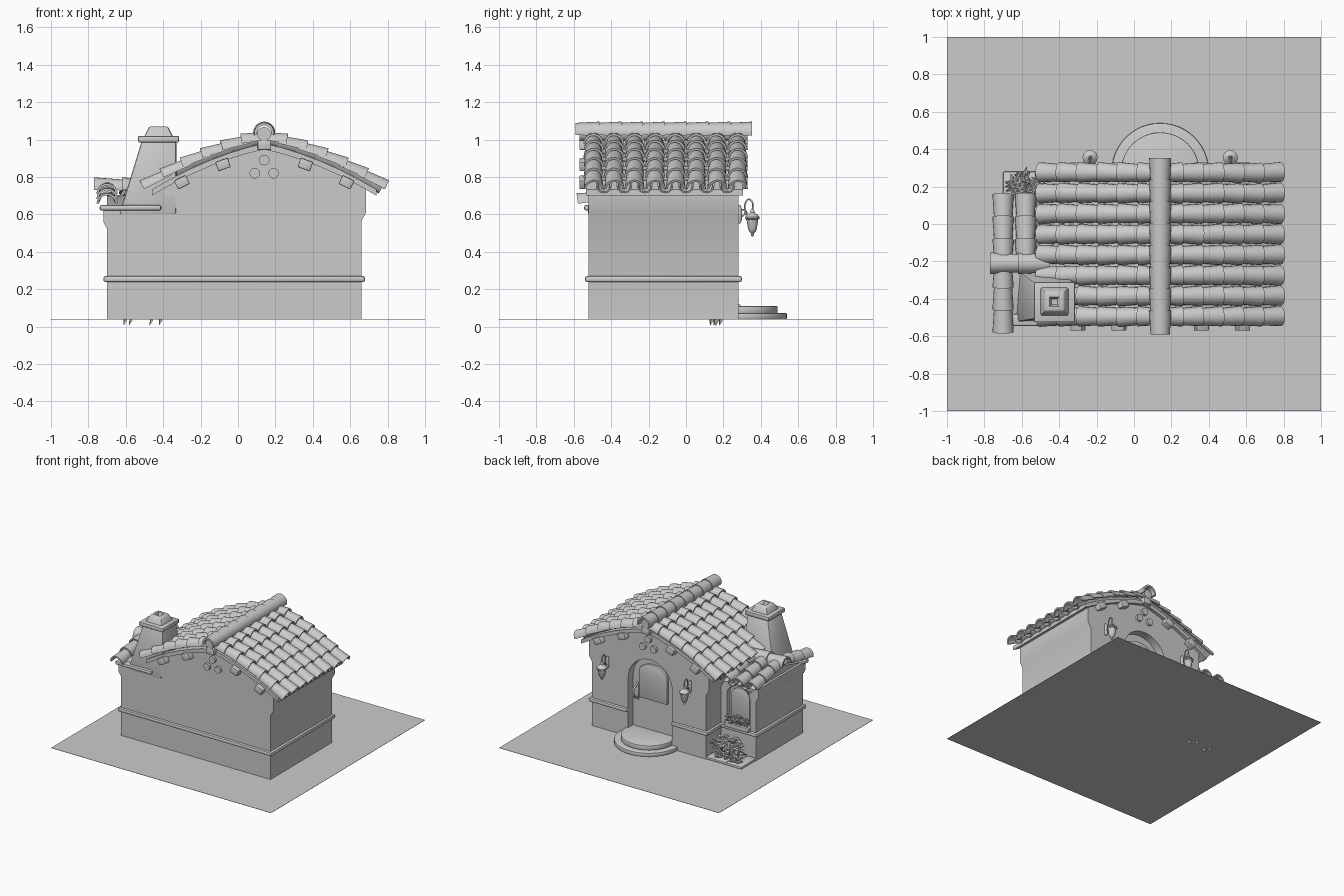
import bpy, bmesh, math, random
from mathutils import Vector, Matrix

if "Cube" in bpy.data.objects:
    bpy.data.objects.remove(bpy.data.objects["Cube"])
random.seed(4)
CX = 0.14          # ridge position
G = 0.04           # ground height

def finish(name, bm, bevel=0.0):
    bmesh.ops.recalc_face_normals(bm, faces=bm.faces)
    me = bpy.data.meshes.new(name)
    bm.to_mesh(me); bm.free()
    ob = bpy.data.objects.new(name, me)
    bpy.context.collection.objects.link(ob)
    bpy.ops.object.select_all(action='DESELECT')
    ob.select_set(True)
    bpy.context.view_layer.objects.active = ob
    if bevel:
        m = ob.modifiers.new("bevel", 'BEVEL')
        m.width, m.segments, m.limit_method = bevel, 2, 'ANGLE'
        bpy.ops.object.modifier_apply(modifier=m.name)
    bpy.ops.object.shade_smooth_by_angle(angle=math.radians(35))
    return ob

def prism(name, pts, axis, a, b, bevel=0.0):
    """Extrude a 2D profile: axis 'y' takes (x,z) points, axis 'x' takes (y,z)."""
    bm = bmesh.new()
    mk = (lambda p, t: (p[0], t, p[1])) if axis == 'y' else (lambda p, t: (t, p[0], p[1]))
    lo = [bm.verts.new(mk(p, a)) for p in pts]
    hi = [bm.verts.new(mk(p, b)) for p in pts]
    bm.faces.new(lo); bm.faces.new(hi)
    for i in range(len(pts)):
        j = (i + 1) % len(pts)
        bm.faces.new((lo[i], lo[j], hi[j], hi[i]))
    return finish(name, bm, bevel)

def frustum(name, bottom, top, z0, z1, bevel=0.0):
    """Box between two rectangles (x0, x1, y0, y1)."""
    bm = bmesh.new()
    rings = [[bm.verts.new((r[i], r[j], z)) for i, j in ((0, 2), (1, 2), (1, 3), (0, 3))]
             for r, z in ((bottom, z0), (top, z1))]
    for r in rings: bm.faces.new(r)
    for i in range(4):
        j = (i + 1) % 4
        bm.faces.new((rings[0][i], rings[0][j], rings[1][j], rings[1][i]))
    return finish(name, bm, bevel)

def box(name, x0, x1, y0, y1, z0, z1, bevel=0.0):
    r = (x0, x1, y0, y1)
    return frustum(name, r, r, z0, z1, bevel)

def arch(cx, z0, spring, hw, rise, n=16):
    return [(cx - hw, z0), (cx + hw, z0)] + [
        (cx + hw * math.cos(math.pi * i / n), spring + rise * math.sin(math.pi * i / n)) for i in range(n + 1)]

def cut(ob, cutter):
    m = ob.modifiers.new("opening", 'BOOLEAN')
    m.operation, m.object, m.solver = 'DIFFERENCE', cutter, 'EXACT'
    with bpy.context.temp_override(object=ob, active_object=ob):
        bpy.ops.object.modifier_apply(modifier=m.name)
    bpy.data.objects.remove(cutter)

def cyl(bm, loc, r, depth, axis='z', n=20):
    rot = Matrix.Rotation(math.pi / 2, 4, 'X') if axis == 'y' else Matrix()
    bmesh.ops.create_cone(bm, cap_ends=True, segments=n, radius1=r, radius2=r, depth=depth,
                          matrix=Matrix.Translation(loc) @ rot)

def lathe(bm, prof, x, y, n=10):
    rings = [[bm.verts.new((x + r * math.cos(2 * math.pi * k / n), y + r * math.sin(2 * math.pi * k / n), z))
              for k in range(n)] for r, z in prof]
    for p, q in zip(rings, rings[1:]):
        for k in range(n):
            bm.faces.new((p[k], p[(k + 1) % n], q[(k + 1) % n], q[k]))
    bm.faces.new(rings[0]); bm.faces.new(rings[-1])

def wire(name, pts, r):
    cu = bpy.data.curves.new(name, 'CURVE')
    cu.dimensions, cu.bevel_depth, cu.bevel_resolution, cu.use_fill_caps = '3D', r, 1, True
    sp = cu.splines.new('BEZIER')
    sp.bezier_points.add(len(pts) - 1)
    for b, p in zip(sp.bezier_points, pts):
        b.co = p
        b.handle_left_type = b.handle_right_type = 'AUTO'
    cu.resolution_u = 5
    bpy.context.collection.objects.link(bpy.data.objects.new(name, cu))

def tile(bm, a, b, ra, rb, start=0, end=180, thick=0.012, n=9):
    """Tapered half-round clay tile from a to b."""
    a, b = Vector(a), Vector(b)
    d = (b - a).normalized()
    s = d.cross(Vector((0, 0, 1))).normalized()
    up = s.cross(d)
    g = []
    for c, r in ((a, ra), (a, ra - thick), (b, rb - thick), (b, rb)):
        g.append([])
        for k in range(n + 1):
            t = math.radians(start + (end - start) * k / n)
            g[-1].append(bm.verts.new(c + s * r * math.cos(t) + up * r * math.sin(t)))
    for i in range(4):
        p, q = g[i], g[(i + 1) % 4]
        for k in range(n):
            bm.faces.new((p[k], p[k + 1], q[k + 1], q[k]))
    for k in (0, n): bm.faces.new([r[k] for r in g])

def zt(u):         # tile crown height at distance u from the ridge
    return 1.06 - 0.22 * u - 0.32 * u * u

# ground
box("ground", -1, 1, -1, 1, G - 0.002, G)

# main walls with flared top, gable and arched door recess
us = [0.545 - 0.109 * i for i in range(11)]
main = prism("main_walls", [(-0.38, G), (0.66, G), (0.66, 0.565), (0.685, 0.61)]
             + [(CX + u, zt(abs(u)) - 0.105) for u in us] + [(-0.405, 0.61), (-0.38, 0.565)], 'y', -0.52, 0.28)
cut(main, prism("door_cutter", arch(CX - 0.01, 0.06, 0.52, 0.2, 0.2), 'y', 0.215, 0.4))
prism("door_panel", arch(CX, 0.36, 0.57, 0.13, 0.085), 'y', 0.2, 0.232, 0.006)
wire("door_handle", [(0.29, 0.22, 0.45), (0.29, 0.255, 0.44), (0.29, 0.265, 0.40), (0.29, 0.25, 0.36), (0.29, 0.22, 0.35)], 0.008)
box("door_handle_plate", 0.275, 0.305, 0.21, 0.222, 0.33, 0.47, 0.004)

# side annex with arched window
annex = prism("annex_walls", [(-0.52, G), (0.09, G), (0.09, 0.62), (-0.21, 0.70), (-0.52, 0.62)], 'x', -0.70, -0.37)
cut(annex, prism("window_cutter", arch(-0.54, 0.27, 0.52, 0.105, 0.09), 'y', 0.05, 0.3))
prism("window_panel", arch(-0.54, 0.29, 0.51, 0.085, 0.075), 'y', 0.04, 0.066, 0.005)
prism("annex_flare", [(-0.69, 0.53), (-0.705, 0.53), (-0.72, 0.56), (-0.72, 0.63), (-0.69, 0.63)], 'y', -0.52, 0.09)
box("annex_back_ledge", -0.74, -0.41, -0.545, -0.48, 0.62, 0.65, 0.012)

# moulding band around the walls
for i, (x0, x1, y0, y1) in enumerate([(0.33, 0.66, 0.28, 0.28), (0.66, 0.66, -0.52, 0.28), (-0.70, 0.66, -0.52, -0.52),
                                      (-0.70, -0.70, -0.52, 0.09), (-0.70, -0.38, 0.09, 0.09),
                                      (-0.38, -0.38, 0.09, 0.28), (-0.38, -0.07, 0.28, 0.28)]):
    e = 0.02
    ex0 = 0 if x0 == 0.33 else e
    ex1 = 0 if x1 == -0.07 else e
    box("band_%d" % i, x0 - ex0, x1 + ex1, y0 - e, y1 + e, 0.238, 0.27, 0.012)

# round entrance steps
for i, (r, z0, z1) in enumerate([(0.26, G, 0.072), (0.21, 0.07, 0.11)]):
    bm = bmesh.new()
    cyl(bm, (CX, 0.28, (z0 + z1) / 2), r, z1 - z0, n=48)
    finish("step_%d" % i, bm, 0.006)

# roof deck, purlins and gable pipes
us = [0.6 - 0.1 * i for i in range(13)]
prism("roof_deck", [(CX + u, zt(abs(u)) - 0.08) for u in us] + [(CX - u, zt(abs(u)) - 0.112) for u in us], 'y', -0.535, 0.305)
for i, u in enumerate([-0.44, -0.22, 0, 0.22, 0.44]):
    t = math.atan(-0.22 - 0.64 * abs(u)) * (1 if u > 0 else -1 if u < 0 else 0)
    zc = zt(abs(u)) - (0.13 if u else 0.09)
    pts = [(CX + u + x * math.cos(t) - z * math.sin(t), zc + x * math.sin(t) + z * math.cos(t))
           for x, z in ((-0.035, -0.026), (0.035, -0.026), (0.035, 0.026), (-0.035, 0.026))]
    prism("purlin_%d" % i, pts, 'y', -0.57, 0.33, 0.006)
bm = bmesh.new()
for x, z in ((CX, 0.89), (CX - 0.05, 0.82), (CX + 0.05, 0.82)):
    cyl(bm, (x, -0.12, z), 0.028, 0.84, 'y')
cyl(bm, (CX, -0.12, 1.03), 0.037, 0.90, 'y')
finish("gable_pipes_and_ridge_beam", bm)

# main roof tiles: covers and pans on both slopes
bm = bmesh.new()
for sx in (-1, 1):
    for row in range(6):
        u0, u1 = max(0, 0.105 * row - 0.03), 0.105 * row + 0.118
        for col in range(15):
            y = -0.495 + 0.055 * col
            j = random.uniform(-0.003, 0.003)
            if col % 2 == 0:
                tile(bm, (CX + sx * u0, y + j, zt(u0) - 0.062), (CX + sx * u1, y - j, zt(u1) - 0.051), 0.043, 0.054)
            else:
                tile(bm, (CX + sx * u0, y, zt(u0) - 0.048), (CX + sx * (u1 - 0.01), y, zt(u1) - 0.038), 0.045, 0.041, 180, 360, 0.01, 6)
finish("roof_tiles", bm)
bm = bmesh.new()
for i in range(8):
    y = -0.59 + 0.1165 * i
    tile(bm, (CX, y, 1.037), (CX, y + 0.128, 1.037), 0.052, 0.059, -15, 195, 0.014, 14)
finish("ridge_tiles", bm)

# annex roof tiles
bm = bmesh.new()
for sy in (-1, 1):
    for row in range(3):
        v0, v1 = max(0, 0.12 * row - 0.02), 0.12 * row + 0.128
        h = lambda v: 0.735 - 0.22 * v
        for x, cover in ((-0.70, 1), (-0.58, 1), (-0.47, 1), (-0.64, 0), (-0.525, 0)):
            if sy < 0 and x > -0.65: continue
            if cover:
                tile(bm, (x, -0.21 + sy * v0, h(v0) - 0.01), (x, -0.21 + sy * v1, h(v1) + 0.003), 0.047, 0.057)
            else:
                tile(bm, (x, -0.21 + sy * v0, h(v0)), (x, -0.21 + sy * v1, h(v1) + 0.01), 0.042, 0.038, 180, 360, 0.01, 6)
for x in (-0.77, -0.62):
    tile(bm, (x + 0.17, -0.21, 0.737), (x, -0.21, 0.74), 0.048, 0.058, -10, 190, 0.014, 12)
finish("annex_roof_tiles", bm)

# chimney
frustum("chimney_shaft", (-0.635, -0.33, -0.525, -0.24), (-0.515, -0.33, -0.505, -0.325), 0.6, 0.99, 0.01)
box("chimney_cap", -0.535, -0.315, -0.525, -0.31, 0.985, 1.02, 0.008)
hood = frustum("chimney_hood", (-0.505, -0.345, -0.495, -0.335), (-0.475, -0.375, -0.465, -0.365), 1.01, 1.07, 0.01)
cut(hood, frustum("flue_cutter", (-0.44, -0.41, -0.43, -0.40), (-0.455, -0.395, -0.445, -0.385), 1.045, 1.08))

# wall lanterns
for side, x in (("right", 0.515), ("left", -0.235)):
    bm = bmesh.new()
    lathe(bm, [(0.003, 0.482), (0.01, 0.49), (0.007, 0.498), (0.018, 0.508), (0.024, 0.52), (0.033, 0.572), (0.041, 0.578),
               (0.041, 0.585), (0.026, 0.6), (0.012, 0.61), (0.01, 0.622), (0.003, 0.63)], x, 0.355)
    lathe(bm, [(0.006, 0.55), (0.014, 0.57), (0.014, 0.63), (0.006, 0.65)], x, 0.285)
    finish("lantern_" + side, bm)
    wire("lantern_arm_" + side, [(x, 0.285, 0.585), (x, 0.312, 0.60), (x, 0.316, 0.655), (x, 0.335, 0.68),
                                 (x, 0.355, 0.663), (x, 0.355, 0.62)], 0.005)
    wire("lantern_scroll_" + side, [(x, 0.285, 0.62), (x, 0.305, 0.625), (x, 0.325, 0.61), (x, 0.318, 0.595)], 0.004)

# flower bed and window box
box("bed_curb", -0.70, -0.37, 0.08, 0.28, G, 0.06, 0.006)
box("window_box", -0.65, -0.43, 0.05, 0.125, 0.265, 0.30, 0.006)

def leaf(bm, p, d, length, w):
    d = d.normalized()
    s = d.cross(Vector((0.1, 0.05, 1))).normalized() * w
    n = s.cross(d).normalized()
    a, b = bm.verts.new(p), bm.verts.new(p + d * length - n * length * 0.2)
    m = bm.verts.new(p + d * length * 0.5)
    l, r = (bm.verts.new(p + d * length * 0.5 + k * s + n * w * 0.4) for k in (-1, 1))
    for f in ((a, l, m), (l, b, m), (a, m, r), (m, b, r)): bm.faces.new(f)

def plants(name, count, x0, x1, y0, y1, z, h, size):
    bm = bmesh.new()
    for _ in range(count):
        base = Vector((random.uniform(x0, x1), random.uniform(y0, y1), z))
        for k in range(7):
            t = random.uniform(0, 6.28)
            leaf(bm, base + Vector((0, 0, random.uniform(0, h * 0.6))), Vector((math.cos(t), math.sin(t), random.uniform(0.1, 1.3))),
                 size * random.uniform(0.7, 1.2), size * 0.22)
        top = base + Vector((0, 0, h * random.uniform(0.5, 1)))
        for k in range(7):
            t = 6.28 * k / 7
            leaf(bm, top, Vector((math.cos(t), math.sin(t), 0.4)), size * 0.5, size * 0.17)
        bmesh.ops.create_icosphere(bm, subdivisions=1, radius=size * 0.16, matrix=Matrix.Translation(top))
        bmesh.ops.create_icosphere(bm, subdivisions=1, radius=size * 0.25,
                                   matrix=Matrix.Translation(base + Vector((random.uniform(-.02, .02), 0, 0.005))))
    finish(name, bm)

plants("bed_flowers", 24, -0.68, -0.42, 0.12, 0.24, 0.06, 0.14, 0.065)
plants("window_flowers", 14, -0.635, -0.445, 0.07, 0.12, 0.30, 0.06, 0.04)
bm = bmesh.new()
for x, y in ((-0.61, 0.16), (-0.58, 0.13), (-0.47, 0.18), (-0.42, 0.15)):
    leaf(bm, Vector((x, y, 0.06)), Vector((0.1, 0.1, -1)), 0.055, 0.014)
finish("bed_roots", bm)
